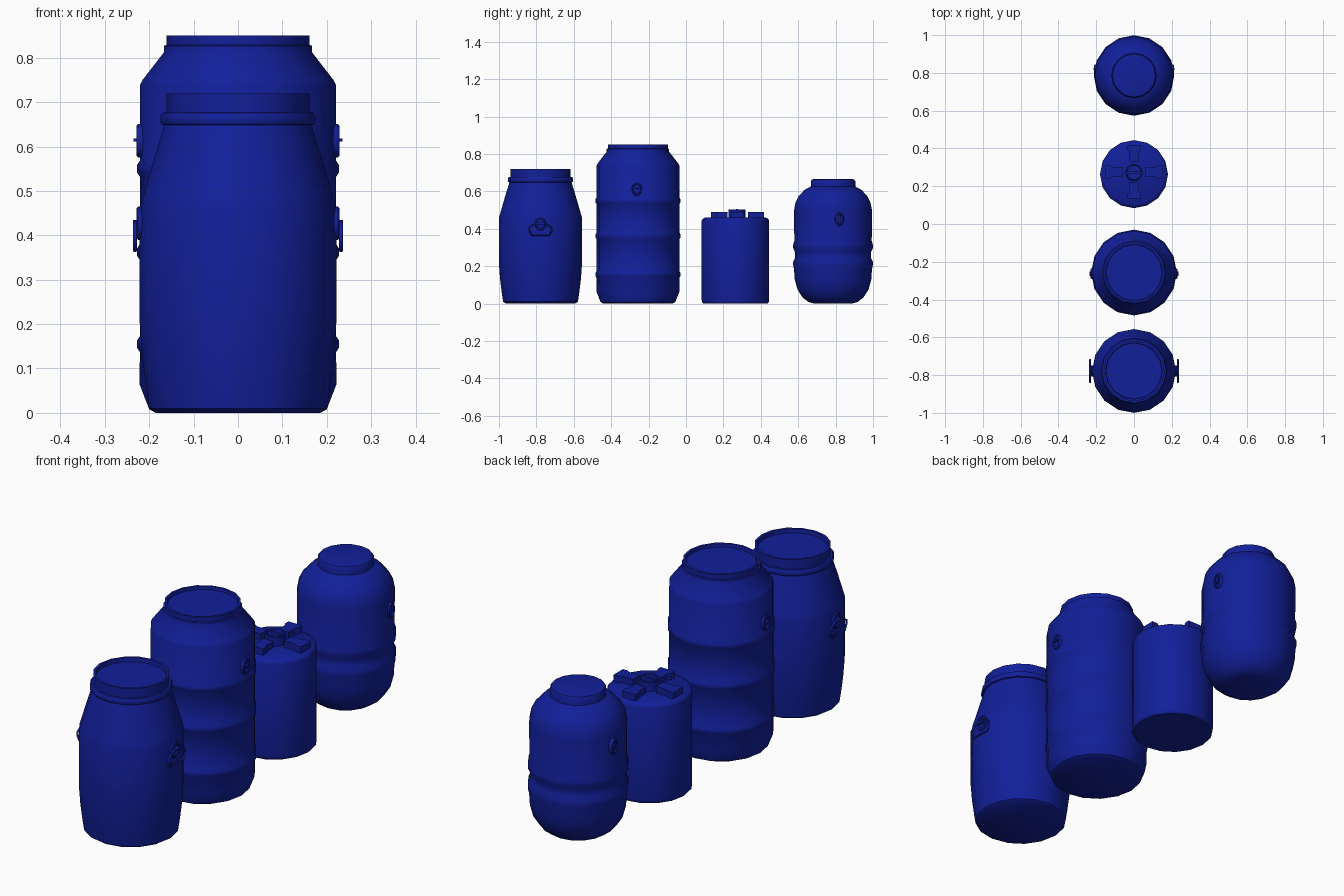
import bpy, bmesh, math
from mathutils import Matrix

if "Cube" in bpy.data.objects:
    bpy.data.objects.remove(bpy.data.objects["Cube"])

blue = bpy.data.materials.new("blue_plastic")
blue.diffuse_color = (0.006, 0.014, 0.32, 1)
blue.use_nodes = True
blue.node_tree.nodes["Principled BSDF"].inputs["Base Color"].default_value = blue.diffuse_color


def finish(name, bm, angle=40):
    bmesh.ops.recalc_face_normals(bm, faces=bm.faces)
    me = bpy.data.meshes.new(name)
    bm.to_mesh(me)
    bm.free()
    ob = bpy.data.objects.new(name, me)
    bpy.context.collection.objects.link(ob)
    me.materials.append(blue)
    bpy.ops.object.select_all(action='DESELECT')
    ob.select_set(True)
    bpy.context.view_layer.objects.active = ob
    bpy.ops.object.shade_smooth_by_angle(angle=math.radians(angle))
    return ob


def lathe(name, profile, mat, seg=16):
    """Closed turned shape from (radius, height) points, bottom to top."""
    bm = bmesh.new()
    rings = [[bm.verts.new((r * math.cos(2 * math.pi * i / seg),
                            r * math.sin(2 * math.pi * i / seg), z))
              for i in range(seg)] for r, z in profile]
    for a, b in zip(rings, rings[1:]):
        for i in range(seg):
            j = (i + 1) % seg
            bm.faces.new((a[i], a[j], b[j], b[i]))
    bm.faces.new(rings[0][::-1])
    bm.faces.new(rings[-1])
    bm.transform(mat)
    return finish(name, bm)


def box(name, size, mat):
    bm = bmesh.new()
    bmesh.ops.create_cube(bm, size=1, matrix=mat @ Matrix.Diagonal((*size, 1)))
    return finish(name, bm, 30)


def prism(name, outline, z0, z1, mat):
    bm = bmesh.new()
    f = bm.faces.new([bm.verts.new((x, y, z0)) for x, y in outline])
    top = bmesh.ops.extrude_face_region(bm, geom=[f])
    for v in top['geom']:
        if isinstance(v, bmesh.types.BMVert):
            v.co.z = z1
    bm.transform(mat)
    return finish(name, bm, 30)


def at(x, y, z=0):
    return Matrix.Translation((x, y, z))


def rib(r, z, out=0.006, half=0.018):
    return [(r, z - half), (r + out, z - half / 2), (r + out, z + half / 2), (r, z + half)]


def side_plate(name, side, x, y, z, w, h, depth):
    """Oval recessed grip plate facing +x or -x."""
    m = (at(side * x, y, z) @ Matrix.Rotation(side * math.pi / 2, 4, 'Y')
         @ Matrix.Diagonal((h / 2, w / 2, 1, 1)))
    lathe(name, [(1, -0.02), (1, depth * 0.6), (0.88, depth), (0.7, depth), (0.65, depth * 0.4)], m, 12)


# tapered drum with clamp ring and sunken lid
A = -0.778
lathe("tapered_drum", [(0.185, 0), (0.2, 0.01), (0.206, 0.05), (0.216, 0.13), (0.222, 0.21),
                       (0.222, 0.46), (0.213, 0.49), (0.19, 0.57), (0.166, 0.648),
                       (0.172, 0.65), (0.175, 0.656), (0.175, 0.668), (0.17, 0.676), (0.161, 0.677),
                       (0.161, 0.72), (0.15, 0.72), (0.148, 0.702)], at(0, A))

# tall ribbed drum
B = -0.257
lathe("ribbed_drum", [(0.185, 0), (0.2, 0.008), (0.222, 0.065)]
      + rib(0.221, 0.155) + rib(0.221, 0.362) + rib(0.221, 0.55)
      + [(0.221, 0.738), (0.215, 0.75), (0.167, 0.812), (0.167, 0.827), (0.161, 0.829),
         (0.161, 0.85), (0.15, 0.85), (0.148, 0.836)], at(0, B))

# small straight canister
C = 0.264
lathe("canister", [(0.172, 0), (0.178, 0.006), (0.18, 0.018), (0.18, 0.443),
                   (0.176, 0.452), (0.162, 0.46)], at(0, C))

# round-shouldered barrel with cap
D = 0.786
lathe("rounded_barrel", [(0.1, 0), (0.13, 0.008), (0.162, 0.032), (0.19, 0.075), (0.205, 0.13), (0.208, 0.18)]
      + [(0.213, 0.205), (0.213, 0.225), (0.203, 0.245), (0.203, 0.275), (0.213, 0.297), (0.213, 0.315)]
      + [(0.207, 0.335), (0.208, 0.5), (0.2, 0.542), (0.182, 0.577), (0.152, 0.608), (0.116, 0.628)], at(0, D))
lathe("barrel_cap", [(0.119, 0.62), (0.119, 0.654), (0.114, 0.663), (0.1, 0.666)], at(0, D))

# raised cross and screw cap on the canister lid
arm = [(0.055, -0.026), (0.105, -0.026), (0.118, -0.035), (0.142, -0.035),
       (0.142, 0.035), (0.118, 0.035), (0.105, 0.026), (0.055, 0.026)]
for i in range(4):
    stretch = 1.08 if i % 2 == 0 else 1.0
    prism(f"lid_arm_{i}", arm, 0.45, 0.49,
          at(0, C + 0.012) @ Matrix.Rotation(i * math.pi / 2, 4, 'Z') @ Matrix.Diagonal((stretch, 1, 1, 1)))
lathe("lid_screw_cap", [(0.046, 0.45), (0.046, 0.5), (0.043, 0.503), (0.038, 0.503), (0.037, 0.488)],
      at(0, C + 0.008))
box("lid_cap_bar", (0.074, 0.012, 0.025), at(0, C + 0.008, 0.4925))

# side grips, mirrored in x
for s, tag in ((1, "right"), (-1, "left")):
    side_plate(f"ribbed_grip_{tag}", s, 0.219, B - 0.006, 0.613, 0.055, 0.075, 0.01)
    box(f"ribbed_grip_pin_{tag}", (0.03, 0.022, 0.007), at(s * 0.22, B - 0.006, 0.615))
    side_plate(f"barrel_grip_{tag}", s, 0.2, 0.82, 0.452, 0.05, 0.075, 0.012)
    box(f"barrel_grip_pin_{tag}", (0.02, 0.012, 0.03), at(s * 0.204, 0.82, 0.455))
    # hanging bail handle and its mount
    side_plate(f"bail_mount_{tag}", s, 0.219, A, 0.427, 0.06, 0.075, 0.01)
    box(f"bail_pin_{tag}", (0.03, 0.035, 0.012), at(s * 0.222, A, 0.428))
    cu = bpy.data.curves.new(f"bail_handle_{tag}", 'CURVE')
    cu.dimensions = '3D'
    cu.bevel_depth = 0.005
    cu.bevel_resolution = 1
    sp = cu.splines.new('POLY')
    pts = [(-0.025, 0.428), (-0.06, 0.408), (-0.06, 0.392), (-0.048, 0.366),
           (0.048, 0.366), (0.06, 0.392), (0.06, 0.408), (0.025, 0.428)]
    sp.points.add(len(pts) - 1)
    for p, (y, z) in zip(sp.points, pts):
        p.co = (s * 0.232, A + y, z, 1)
    sp.use_cyclic_u = True
    cu.materials.append(blue)
    bpy.context.collection.objects.link(bpy.data.objects.new(f"bail_handle_{tag}", cu))
